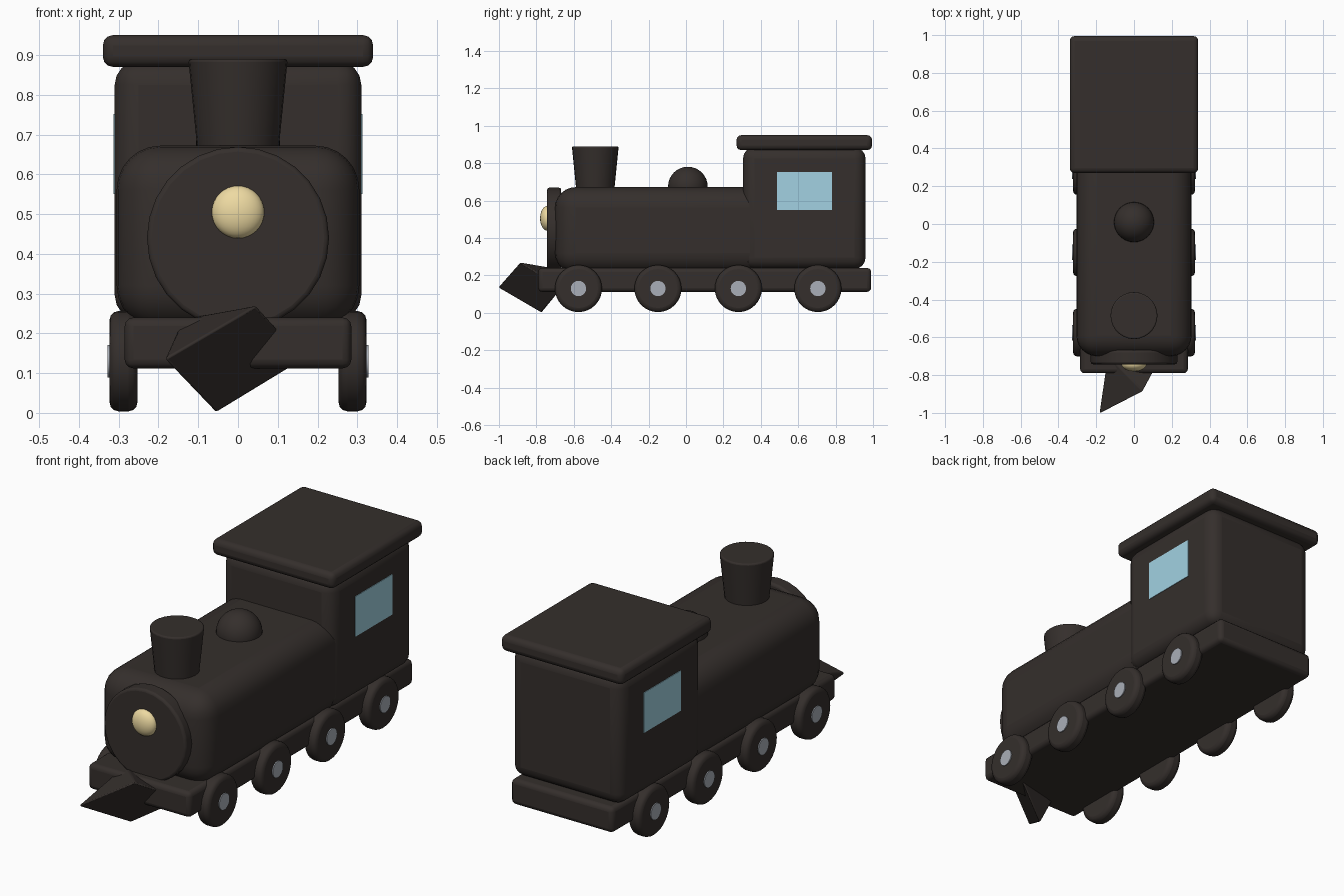
import bpy, bmesh, math

if "Cube" in bpy.data.objects:
    bpy.data.objects.remove(bpy.data.objects["Cube"])


def material(name, rgb):
    m = bpy.data.materials.new(name)
    m.diffuse_color = (*rgb, 1)
    m.use_nodes = True
    m.node_tree.nodes["Principled BSDF"].inputs["Base Color"].default_value = m.diffuse_color
    return m


DARK = material("dark_paint", (0.035, 0.028, 0.025))
GLASS = material("glass", (0.36, 0.64, 0.76))
LAMP = material("lamp_glow", (0.85, 0.70, 0.36))
STEEL = material("steel", (0.40, 0.43, 0.48))


def finish(ob, name, mat, bevel=0, segments=3):
    ob.name = name
    ob.data.materials.append(mat)
    bpy.ops.object.transform_apply(location=False, rotation=True, scale=True)
    if bevel:
        b = ob.modifiers.new("Bevel", 'BEVEL')
        b.width, b.segments, b.limit_method = bevel, segments, 'ANGLE'
        b.angle_limit = math.radians(40)
    bpy.ops.object.shade_smooth_by_angle(angle=math.radians(35))
    return ob


def box(name, x, y, z, mat=DARK, bevel=0, segments=3):
    """Box from (min, max) ranges."""
    bpy.ops.mesh.primitive_cube_add(size=1, location=[sum(r) / 2 for r in (x, y, z)])
    ob = bpy.context.object
    ob.scale = [r[1] - r[0] for r in (x, y, z)]
    return finish(ob, name, mat, bevel, segments)


def cone(name, loc, r1, r2, depth, rot=(0, 0, 0), mat=DARK, bevel=0, sides=32):
    bpy.ops.mesh.primitive_cone_add(vertices=sides, radius1=r1, radius2=r2,
                                    depth=depth, location=loc, rotation=rot)
    return finish(bpy.context.object, name, mat, bevel)


def ball(name, loc, scale, mat=DARK):
    bpy.ops.mesh.primitive_uv_sphere_add(segments=32, ring_count=16, radius=1, location=loc)
    ob = bpy.context.object
    ob.scale = scale
    return finish(ob, name, mat)


# Main bodies
box("chassis", (-0.285, 0.285), (-0.79, 0.99), (0.112, 0.24), bevel=0.022)
box("boiler", (-0.305, 0.305), (-0.70, 0.50), (0.21, 0.672), bevel=0.11, segments=6)
box("cab", (-0.31, 0.31), (0.305, 0.96), (0.235, 0.885), bevel=0.06, segments=4)
box("cab_roof", (-0.34, 0.34), (0.27, 0.995), (0.87, 0.95), bevel=0.026)

# Boiler fittings
HALF = math.pi / 2
cone("boiler_front_plate", (0, -0.705, 0.44), 0.229, 0.229, 0.075, (HALF, 0, 0), bevel=0.012, sides=28)
cone("chimney", (0, -0.485, 0.76), 0.099, 0.125, 0.26, bevel=0.008, sides=28)
ball("steam_dome", (0, 0.01, 0.675), (0.106,) * 3)
ball("headlamp", (0, -0.742, 0.505), (0.066, 0.038, 0.066), LAMP)

# Windows and wheels on both sides
for side, s in (("left", -1), ("right", 1)):
    box(side + "_window", sorted((s * 0.30, s * 0.313)), (0.487, 0.78), (0.55, 0.752), GLASS)
    for i, y in enumerate((-0.575, -0.15, 0.28, 0.705)):
        cone(f"{side}_wheel_{i + 1}", (s * 0.288, y, 0.13), 0.126, 0.126, 0.07,
             (0, HALF, 0), bevel=0.022)
        cone(f"{side}_hub_{i + 1}", (s * 0.314, y, 0.13), 0.041, 0.041, 0.028,
             (0, HALF, 0), STEEL)

# Track guard: a skewed four-sided pyramid, its base facing front right
bm = bmesh.new()
base = [bm.verts.new(p) for p in ((-0.186, -1.008, 0.135), (-0.055, -0.773, -0.002),
                                  (0.17, -0.66, 0.135), (0.047, -0.888, 0.271))]
apex = bm.verts.new((-0.14, -0.69, 0.237))
bm.faces.new(base)
for i in range(4):
    bm.faces.new((base[i], base[(i + 1) % 4], apex))
bmesh.ops.recalc_face_normals(bm, faces=bm.faces)
mesh = bpy.data.meshes.new("track_guard")
bm.to_mesh(mesh)
bm.free()
guard = bpy.data.objects.new("track_guard", mesh)
bpy.context.collection.objects.link(guard)
bpy.ops.object.select_all(action='DESELECT')
guard.select_set(True)
bpy.context.view_layer.objects.active = guard
finish(guard, "track_guard", DARK, bevel=0.008, segments=2)
